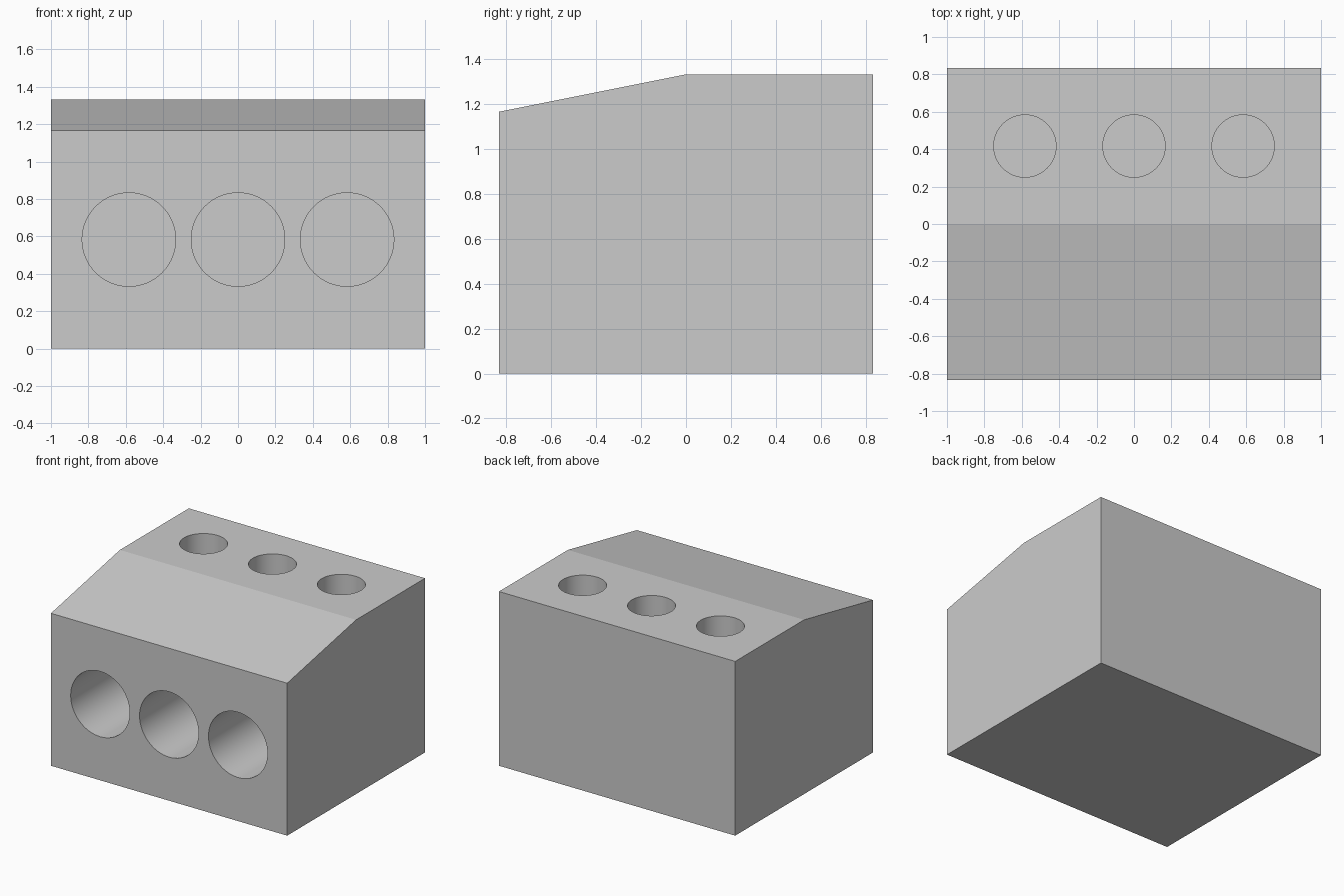
import bpy
import bmesh
from math import pi, radians
from mathutils import Matrix

cube = bpy.data.objects.get("Cube")
if cube:
    bpy.data.objects.remove(cube, do_unlink=True)

grey = bpy.data.materials.new("plain grey")
grey.use_nodes = True
colour = (0.6, 0.6, 0.6, 1)
grey.diffuse_color = colour
grey.node_tree.nodes["Principled BSDF"].inputs["Base Color"].default_value = colour

U = 1 / 6  # design module: the block is 12 x 10 x 8 modules
SPACING = 3.5 * U


def make_object(name, bm):
    bmesh.ops.recalc_face_normals(bm, faces=bm.faces)
    mesh = bpy.data.meshes.new(name)
    bm.to_mesh(mesh)
    bm.free()
    mesh.materials.append(grey)
    obj = bpy.data.objects.new(name, mesh)
    bpy.context.collection.objects.link(obj)
    return obj


def make_bores(name, radius, depth, centre, rotation):
    """Row of three cylinders, each reaching a depth either side of the centre."""
    bm = bmesh.new()
    for i in (-1, 0, 1):
        place = Matrix.Translation((i * SPACING, *centre)) @ rotation
        bmesh.ops.create_cone(bm, cap_ends=True, segments=64, radius1=radius,
                              radius2=radius, depth=2 * depth, matrix=place)
    obj = make_object(name, bm)
    obj.hide_render = True
    obj.hide_set(True)
    return obj


# Block: side profile with a sloping front top, extruded across the width
profile = [(-5, 0), (5, 0), (5, 8), (0, 8), (-5, 7)]
bm = bmesh.new()
side = bm.faces.new([bm.verts.new((-6 * U, y * U, z * U)) for y, z in profile])
swept = bmesh.ops.extrude_face_region(bm, geom=[side])["geom"]
bmesh.ops.translate(bm, vec=(12 * U, 0, 0),
                    verts=[v for v in swept if isinstance(v, bmesh.types.BMVert)])
block = make_object("holder_block", bm)

# Blind bores in the front and in the flat top
cutters = [
    make_bores("front_bore_cutter", 1.5 * U, 5 * U, (-5 * U, 3.5 * U),
               Matrix.Rotation(pi / 2, 4, "X")),
    make_bores("top_bore_cutter", U, 4 * U, (2.5 * U, 8 * U), Matrix.Identity(4)),
]
bpy.context.view_layer.objects.active = block
block.select_set(True)
for cutter in cutters:
    cut = block.modifiers.new(cutter.name, "BOOLEAN")
    cut.operation = "DIFFERENCE"
    cut.solver = "EXACT"
    cut.object = cutter
    bpy.ops.object.modifier_apply(modifier=cut.name)
for cutter in cutters:
    bpy.data.objects.remove(cutter, do_unlink=True)

# Smooth bore walls, crisp block edges
bpy.ops.object.shade_smooth_by_angle(angle=radians(8))
